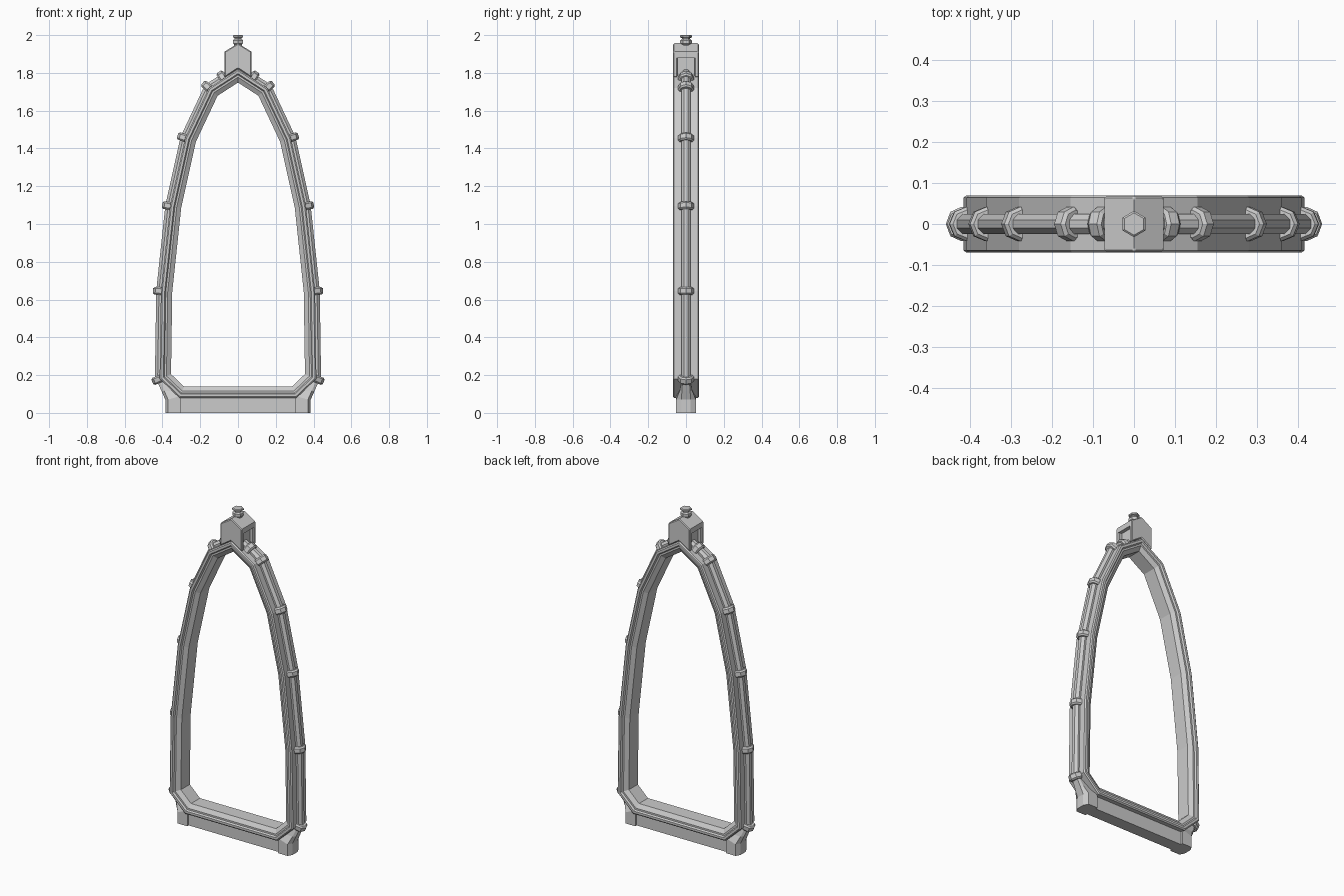
import bpy, bmesh, math
from mathutils import Vector

if "Cube" in bpy.data.objects:
    bpy.data.objects.remove(bpy.data.objects["Cube"])


def finish(name, bm, bevel=0):
    bmesh.ops.recalc_face_normals(bm, faces=bm.faces)
    me = bpy.data.meshes.new(name)
    bm.to_mesh(me)
    bm.free()
    ob = bpy.data.objects.new(name, me)
    bpy.context.collection.objects.link(ob)
    if bevel:
        m = ob.modifiers.new("bevel", 'BEVEL')
        m.width, m.segments = bevel, 1
        m.limit_method = 'ANGLE'
    return ob


def mirror(ob):
    ob.modifiers.new("mirror", 'MIRROR').use_axis[0] = True
    return ob


def loft(name, rings, closed=False, bevel=0):
    bm = bmesh.new()
    vs = [[bm.verts.new(p) for p in r] for r in rings]
    n, k = len(vs), len(vs[0])
    for i in range(n if closed else n - 1):
        a, b = vs[i], vs[(i + 1) % n]
        for j in range(k):
            bm.faces.new((a[j], a[(j + 1) % k], b[(j + 1) % k], b[j]))
    if not closed:
        bm.faces.new(vs[0])
        bm.faces.new(vs[-1])
    return finish(name, bm, bevel)


def sweep(name, path, section, closed=False):
    """Mitred sweep in the XZ plane; section = (inward offset, y)."""
    pts = [Vector(p) for p in path]
    n, rings = len(pts), []
    for i, p in enumerate(pts):
        d0 = p - pts[i - 1] if closed or i > 0 else pts[1] - p
        d1 = pts[(i + 1) % n] - p if closed or i < n - 1 else d0
        d0, d1 = d0.normalized(), d1.normalized()
        n0, n1 = Vector((d0.y, -d0.x)), Vector((d1.y, -d1.x))
        m = (n0 + n1) / (1 + n0.dot(n1))
        rings.append([(p.x + m.x * u, y, p.y + m.y * u) for u, y in section])
    return loft(name, rings, closed)


def extrude_xz(name, pts, y0, y1, bevel=0):
    return loft(name, [[(x, y, z) for x, z in pts] for y in (y0, y1)], bevel=bevel)


def ngon(r, k, turn=0.0):
    return [(r * math.cos(turn + math.tau * i / k), r * math.sin(turn + math.tau * i / k))
            for i in range(k)]


# main pointed frame, clockwise from the apex
half = [(0.155, 1.72), (0.28, 1.455), (0.36, 1.095), (0.408, 0.645), (0.415, 0.18), (0.31, 0.08)]
loop = [(0, 1.82)] + half + [(-x, z) for x, z in reversed(half)]
side = [(0, 0.064), (0.007, 0.07), (0.02, 0.07), (0.026, 0.06), (0.036, 0.06), (0.06, 0.043)]
sweep("arch_frame", loop, side + [(u, -y) for u, y in reversed(side)], closed=True)

# round rail along the outside of each leg
rail = [(0.03, 1.801)] + half[:5]
mirror(sweep("outer_rail", rail, ngon(0.027, 8, math.pi / 8)))

# collars on the rail at every bend
spots = [(0.078, 1.77)] + half[:5]
full = [(0, 1.82)] + half
for i, (x, z) in enumerate(spots):
    if i == 0:
        d = Vector(half[0]) - Vector(full[0])
    else:
        a, p, b = (Vector(q) for q in full[i - 1:i + 2])
        d = (p - a).normalized() + (b - p).normalized()
    d.normalize()
    out = Vector((-d.y, d.x))
    rings = []
    for t, r in ((-0.02, 0.034), (-0.012, 0.042), (0.012, 0.042), (0.02, 0.034)):
        rings.append([(x + d.x * t + out.x * u, y, z + d.y * t + out.y * u)
                      for u, y in ngon(r, 8)])
    mirror(loft("rail_collar", rings))

# base beam and its flared feet
extrude_xz("base_beam", [(-0.32, 0), (0.32, 0), (0.32, 0.095), (-0.32, 0.095)], -0.038, 0.038)


def foot_ring(x0, x1, y, tip, z, z_in):
    return [(x0, -y, z_in), (x1 - 0.015, -y, z), (x1, -tip, z),
            (x1, tip, z), (x1 - 0.015, y, z), (x0, y, z_in)]


mirror(loft("base_foot", [
    foot_ring(0.305, 0.385, 0.052, 0.024, 0, 0),
    foot_ring(0.305, 0.385, 0.052, 0.024, 0.07, 0.09),
    foot_ring(0.32, 0.405, 0.034, 0.022, 0.115, 0.12),
    foot_ring(0.37, 0.428, 0.022, 0.018, 0.168, 0.168)]))

# crown housing: two plates, a roof and a recessed core
plate = [(-0.072, 1.775), (0, 1.822), (0.072, 1.775), (0.072, 1.912), (0, 1.957), (-0.072, 1.912)]
for s in (-1, 1):
    extrude_xz("crown_plate", plate, s * 0.045, s * 0.068, 0.005)
roof = [(-0.072, 1.88), (0.072, 1.88), (0.072, 1.912), (0, 1.957), (-0.072, 1.912)]
extrude_xz("crown_roof", roof, -0.06, 0.06)
core = [(-0.05, 1.78), (0, 1.81), (0.05, 1.78), (0.05, 1.89), (-0.05, 1.89)]
extrude_xz("crown_core", core, -0.05, 0.05)

# finial: hexagonal bead, neck and cap
prof = [(0.024, 1.93), (0.024, 1.95), (0.031, 1.956), (0.031, 1.972), (0.022, 1.98),
        (0.022, 1.985), (0.032, 1.988), (0.032, 1.996), (0.027, 2.0)]
loft("crown_finial", [[(x, y, z) for x, y in ngon(r, 6, math.pi / 6)] for r, z in prof])
